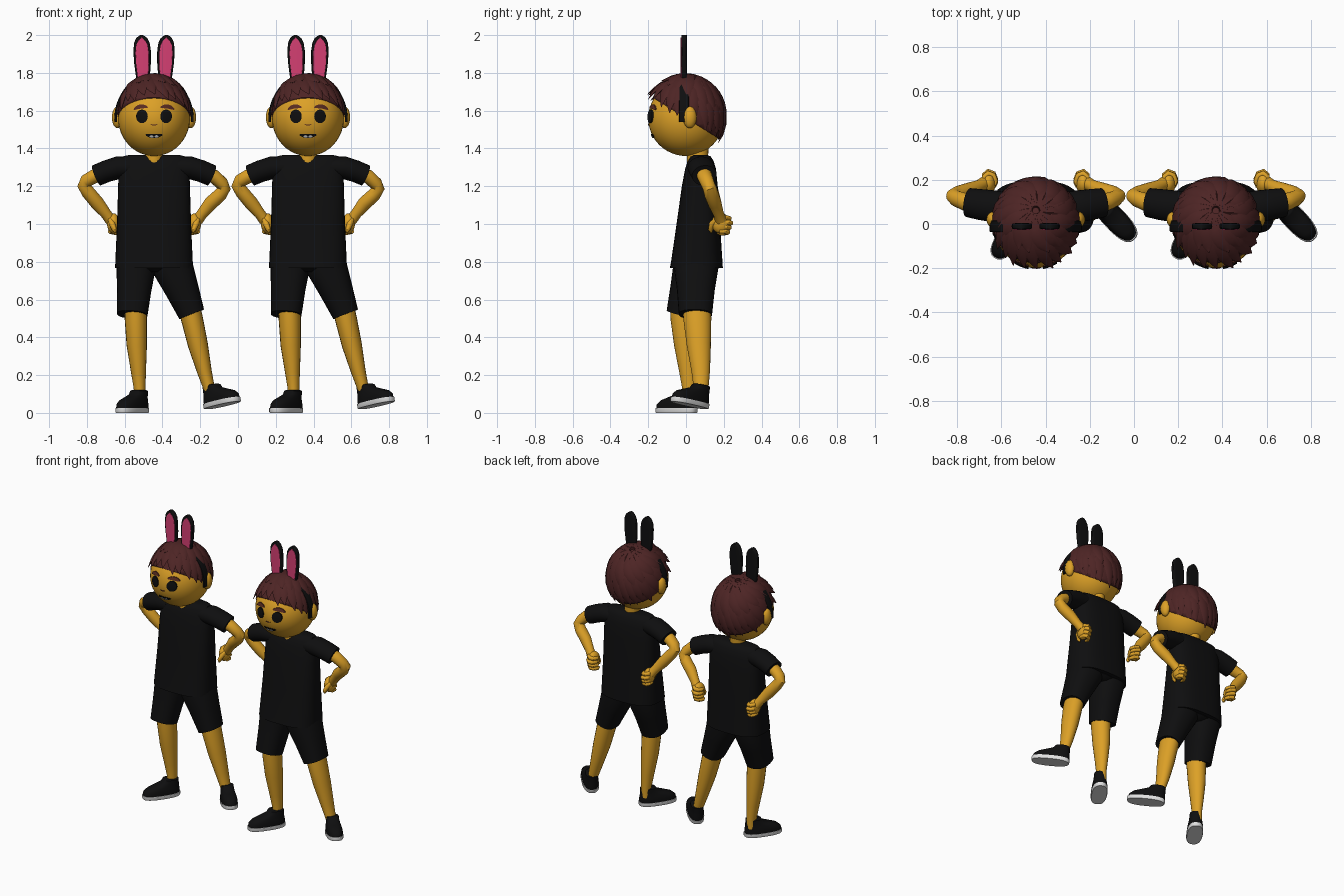
import bpy, bmesh, math, random
from mathutils import Vector, Matrix

if "Cube" in bpy.data.objects:
    bpy.data.objects.remove(bpy.data.objects["Cube"])

random.seed(4)
CX = -0.4445            # centre line of the first figure
STEP = 0.815            # distance to its twin
HEAD = Vector((CX, 0.0, 1.56))


def material(name, rgb):
    m = bpy.data.materials.new(name)
    m.diffuse_color = (*rgb, 1)
    m.use_nodes = True
    m.node_tree.nodes["Principled BSDF"].inputs["Base Color"].default_value = m.diffuse_color
    return m


SKIN = material("skin", (0.72, 0.355, 0.02))
HAIR = material("hair brown", (0.075, 0.018, 0.018))
BROW = material("brow brown", (0.1, 0.025, 0.015))
CLOTH = material("black cloth", (0.0045, 0.0045, 0.0048))
PINK = material("pink", (0.66, 0.05, 0.17))
WHITE = material("white", (0.75, 0.75, 0.75))


def finish(name, bm, mat, angle=40):
    bmesh.ops.recalc_face_normals(bm, faces=bm.faces)
    me = bpy.data.meshes.new(name)
    bm.to_mesh(me)
    bm.free()
    me.materials.append(mat)
    ob = bpy.data.objects.new(name, me)
    bpy.context.collection.objects.link(ob)
    bpy.ops.object.select_all(action='DESELECT')
    ob.select_set(True)
    bpy.context.view_layer.objects.active = ob
    bpy.ops.object.shade_smooth_by_angle(angle=math.radians(angle))
    return ob


def add_loft(bm, rings, n=20, p=2.0, flat=False, refs=None, mtx=None):
    """Skin rings (x, y, z, half width, half depth) along a path."""
    pts = [Vector(r[:3]) for r in rings]
    loops = []
    for i, r in enumerate(rings):
        ref = refs[i] if refs else Vector((0, 1, 0))
        t = Vector((0, 0, 1)) if flat else pts[min(i + 1, len(pts) - 1)] - pts[max(i - 1, 0)]
        t.normalize()
        u = ref.cross(t).normalized()
        v = t.cross(u)
        loop = []
        for k in range(n):
            c, s = math.cos(2 * math.pi * k / n), math.sin(2 * math.pi * k / n)
            c = math.copysign(abs(c) ** (2 / p), c)
            s = math.copysign(abs(s) ** (2 / p), s)
            co = pts[i] + u * c * r[3] + v * s * r[4]
            loop.append(bm.verts.new(mtx @ co if mtx else co))
        loops.append(loop)
    for a, b in zip(loops, loops[1:]):
        for k in range(n):
            bm.faces.new((a[k], a[(k + 1) % n], b[(k + 1) % n], b[k]))
    bm.faces.new(loops[0])
    bm.faces.new(loops[-1])


def loft(name, rings, mat, **kw):
    bm = bmesh.new()
    add_loft(bm, rings, **kw)
    return finish(name, bm, mat)


def ball(name, loc, scale, mat, seg=32):
    bm = bmesh.new()
    bmesh.ops.create_uvsphere(bm, u_segments=seg, v_segments=seg // 2 + 4, radius=1,
                              matrix=Matrix.Translation(loc) @ Matrix.Diagonal((*scale, 1)))
    return finish(name, bm, mat)


def decal(name, x, z, rx, rz, mat, rot=0.0, lift=0.005, bend=0.0):
    """Thin oval plate wrapped on the front of the head."""
    bm = bmesh.new()
    n, loops = 20, []
    for f, out in ((0.05, lift), (0.55, lift), (1, lift), (1, -0.004)):
        loop = []
        for k in range(n):
            a = 2 * math.pi * k / n
            px, pz = f * rx * math.cos(a), f * rz * math.sin(a)
            pz -= bend * (px / rx) ** 2
            dx = x + px * math.cos(rot) - pz * math.sin(rot)
            dz = z + px * math.sin(rot) + pz * math.cos(rot) - HEAD.z
            y = -0.2 * math.sqrt(1 - (dx / 0.19) ** 2 - (dz / 0.2) ** 2) - out
            loop.append(bm.verts.new((HEAD.x + dx, y, HEAD.z + dz)))
        loops.append(loop)
    for a, b in zip(loops, loops[1:]):
        for k in range(n):
            bm.faces.new((a[k], a[(k + 1) % n], b[(k + 1) % n], b[k]))
    bm.faces.new(loops[0])
    return finish(name, bm, mat)


# head, neck and face
ball("head", HEAD, (0.19, 0.2, 0.2), SKIN, 40)
loft("neck", [(CX, 0.06, 1.3, .05, .05), (CX, 0.06, 1.34, .048, .056), (CX, 0.065, 1.42, .05, .055)], SKIN)
for s, side in ((-1, "left"), (1, "right")):
    ball(side + "_ear", (CX + s * 0.193, 0.02, 1.565), (0.03, 0.036, 0.058), SKIN, 20)
    decal(side + "_eye", s * 0.064, 1.57, 0.031, 0.036, CLOTH, lift=0.007)
    decal(side + "_brow", s * 0.072, 1.622, 0.038, 0.011, BROW, -s * 0.15, bend=0.01)
    decal(side + "_tooth", s * 0.013, 1.463, 0.011, 0.007, WHITE, lift=0.008)
decal("mouth", 0, 1.466, 0.045, 0.011, CLOTH, bend=-0.006)
decal("nose_line", 0, 1.524, 0.018, 0.003, BROW, bend=-0.004, lift=0.004)

# hair cap, cut along a sloping hairline
SCALP = Vector((0.194, 0.203, 0.222))
bm = bmesh.new()
bmesh.ops.create_uvsphere(bm, u_segments=36, v_segments=24, radius=1,
                          matrix=Matrix.Translation(HEAD) @ Matrix.Diagonal((*SCALP, 1)))
bmesh.ops.bisect_plane(bm, geom=bm.verts[:] + bm.edges[:] + bm.faces[:], plane_co=HEAD,
                       plane_no=(0, 0.62, 1), clear_inner=True)
cap = finish("hair_cap", bm, HAIR)
sol = cap.modifiers.new("thickness", 'SOLIDIFY')
sol.thickness = 0.02

# hair locks swirling from the crown to the hairline
TILT = Matrix.Rotation(-0.3, 3, 'X')


def scalp_dir(theta, phi):
    return TILT @ Vector((math.sin(theta) * math.cos(phi), math.sin(theta) * math.sin(phi), math.cos(theta)))


bm = bmesh.new()
for layer, count in ((1.0, 24), (0.68, 15)):
    for k in range(count):
        phi = 2 * math.pi * (k + layer) / count + random.uniform(-0.08, 0.08)
        end = 0.5
        while end < 2.3:
            d = scalp_dir(end, phi + 0.55)
            if d.z * SCALP.z < -0.62 * d.y * SCALP.y:
                break
            end += 0.03
        end *= layer * random.uniform(0.98, 1.07)
        rings, refs = [], []
        for j in range(9):
            t = j / 8
            d = scalp_dir(0.08 + (end - 0.08) * t, phi + 0.55 * t)
            lift = 1 + 0.03 * t * t + 0.22 * max(0, -d.y - 0.3) * t ** 3 + (0.02 if layer < 1 else 0)
            p = HEAD + Vector((d.x * SCALP.x, d.y * SCALP.y, d.z * SCALP.z)) * lift
            w = 0.044 * min(1, 0.25 + 1.6 * t) * (1 - t ** 4) + 0.002
            rings.append((*p, w, 0.012 * (1 - t ** 5) + 0.001))
            refs.append(d)
        add_loft(bm, rings, n=6, refs=refs)
finish("hair_locks", bm, HAIR, 30)

# headband with tall ears
arc = []
for k in range(25):
    a = math.radians(-5 + 190 * k / 24)
    arc.append((CX + 0.203 * math.cos(a), -0.01, 1.56 + 0.224 * math.sin(a), 0.007, 0.026))
loft("headband", arc, CLOTH, n=12, p=5)
EAR = [(1.75, .033), (1.8, .039), (1.86, .045), (1.92, .046), (1.96, .041), (1.983, .03), (1.995, .017), (2.0, .006)]
for s, side in ((-1, "left"), (1, "right")):
    def ex(z):
        return CX + s * (0.058 + 0.03 * (z - 1.75))
    loft(side + "_tall_ear", [(ex(z), -0.01, z, w, 0.014) for z, w in EAR], CLOTH, p=5, flat=True)
    loft(side + "_ear_lining", [(ex(z), -0.024, z - 0.013, max(w - 0.011, 0.003), 0.004) for z, w in EAR],
         PINK, p=5, flat=True)

# shirt body
loft("shirt", [(CX, .055, .768, .206, .14), (CX, .057, .8, .205, .136), (CX, .065, 1.0, .196, .115),
               (CX, .073, 1.2, .19, .095), (CX, .077, 1.29, .187, .082), (CX, .078, 1.335, .18, .068),
               (CX, .078, 1.358, .165, .052), (CX, .078, 1.366, .13, .035)], CLOTH, n=36, p=2.8, flat=True)

# arms: hands on hips
for s, side, drop in ((-1, "left", 0.0), (1, "right", -0.015)):
    def at(x, y, z, a, b):
        return (CX + s * x, y, z, a, b)
    loft(side + "_sleeve", [at(.12, .075, 1.3, .055, .065), at(.19, .08, 1.298, .06, .072),
                            at(.25, .088, 1.28, .058, .07), at(.305, .097, 1.257, .057, .066)], CLOTH, n=24)
    loft(side + "_arm", [at(.27, .092, 1.272, .038, .042), at(.32, .1, 1.25, .037, .04),
                         at(.36, .115, 1.228 + drop, .035, .036), at(.372, .125, 1.205 + drop, .034, .036),
                         at(.35, .135, 1.17 + drop, .036, .038), at(.3, .152, 1.11, .037, .036),
                         at(.255, .172, 1.055, .029, .028), at(.23, .185, 1.02, .03, .032)], SKIN)
    ball(side + "_palm", (CX + s * .215, .185, 1.003), (.034, .05, .054), SKIN, 20)
    bm = bmesh.new()
    for k in range(4):                      # curled fingers
        z = 1.033 - 0.024 * k
        y = .232 - 0.008 * abs(k - 1)
        add_loft(bm, [at(.235, y - .04, z, .008, .01), at(.232, y - .01, z, .013, .013), at(.215, y + .004, z - .004, .014, .014),
                      at(.193, y - .004, z - .008, .013, .013), at(.182, y - .03, z - .01, .012, .012),
                      at(.186, y - .05, z - .01, .005, .006)], n=10, refs=[Vector((0, 0, 1))] * 6)
    add_loft(bm, [at(.235, .165, 1.03, .012, .012), at(.222, .137, 1.0, .016, .016),
                  at(.21, .13, .97, .013, .013), at(.205, .135, .955, .005, .005)], n=10)
    finish(side + "_fingers", bm, SKIN)

# shorts and legs
loft("left_shorts", [(-.53, .052, .85, .1, .115), (-.54, .05, .77, .104, .118), (-.55, .015, .65, .091, .1),
                     (-.56, -.018, .52, .081, .087)], CLOTH, n=28, p=2.4)
loft("right_shorts", [(-.365, .055, .85, .1, .115), (-.345, .054, .77, .108, .118), (-.295, .052, .65, .089, .1),
                      (-.245, .05, .522, .07, .088)], CLOTH, n=28, p=2.4)
loft("shorts_seat", [(CX, .055, .745, .05, .09), (CX, .055, .765, .13, .115), (CX, .055, .82, .17, .11)],
     CLOTH, n=28, flat=True)
loft("left_leg", [(-.545, -.015, .6, .058, .07), (-.541, -.012, .5, .059, .07), (-.536, 0, .36, .054, .063),
                  (-.527, .012, .22, .04, .048), (-.521, .018, .13, .031, .038), (-.521, .018, .06, .03, .036)], SKIN)
loft("right_leg", [(-.268, .055, .6, .058, .073), (-.244, .06, .5, .058, .074), (-.212, .068, .36, .053, .064),
                   (-.178, .078, .22, .039, .049), (-.153, .08, .13, .03, .039), (-.138, .078, .07, .03, .036)], SKIN)

# shoes: toe points along local -y
for side, loc, turn, pitch in (("left", (-.56, -.05, 0), -0.6, 0.0), ("right", (-.083, .019, .04), 0.76, -0.17)):
    m = Matrix.Translation(loc) @ Matrix.Rotation(turn, 4, 'Z') @ Matrix.Rotation(pitch, 4, 'X')
    loft(side + "_sole", [(0, 0, 0, .05, .122), (0, 0, .006, .053, .126), (0, 0, .025, .053, .126)],
         WHITE, n=32, p=2.6, flat=True, mtx=m)
    loft(side + "_shoe", [(0, 0, .02, .05, .122), (0, .002, .045, .051, .12), (0, .012, .066, .047, .106),
                          (0, .035, .082, .043, .082), (0, .058, .098, .041, .057), (0, .064, .117, .04, .05),
                          (0, .064, .12, .034, .044)], CLOTH, n=32, p=2.5, flat=True, mtx=m)

# the second, identical figure
for ob in list(bpy.context.collection.objects):
    twin = ob.copy()
    twin.name = "second_" + ob.name
    twin.location.x += STEP
    bpy.context.collection.objects.link(twin)
